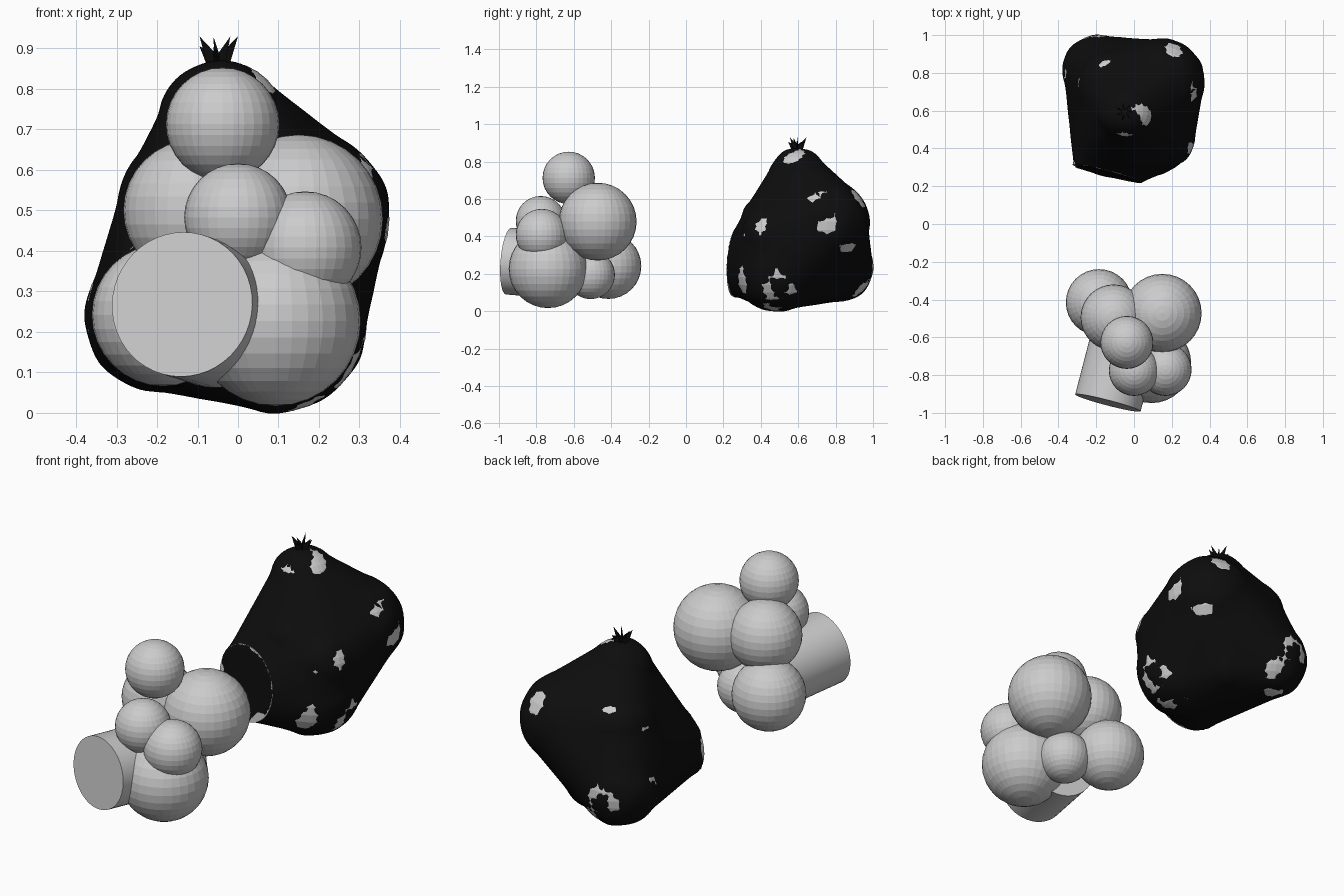
import bpy, bmesh, math
from mathutils import Vector, Matrix, noise

if "Cube" in bpy.data.objects:
    bpy.data.objects.remove(bpy.data.objects["Cube"])

# name: (x, y, z, radius) of each lump in the bare pile
BALLS = {
    "top_ball": (-0.038, -0.627, 0.713, 0.14),
    "right_ball": (0.15, -0.472, 0.479, 0.208),
    "left_ball": (-0.108, -0.495, 0.50, 0.175),
    "front_upper_ball": (0.0, -0.777, 0.483, 0.133),
    "front_right_ball": (0.166, -0.771, 0.408, 0.139),
    "lower_right_ball": (0.093, -0.738, 0.227, 0.21),
    "lower_left_ball": (-0.185, -0.415, 0.242, 0.176),
    "inner_ball": (0.02, -0.51, 0.195, 0.13),
}
CAN_FRONT = Vector((-0.138, -0.947, 0.268))
CAN_AXIS = Vector((0.25, 0.965, -0.08)).normalized()
CAN_R, CAN_LEN = 0.179, 0.34
SHIFT = Vector((0, 1.225, 0))   # bare pile -> bagged pile
GROW = 0.016                    # bagged pile is slightly fatter

black = bpy.data.materials.new("bag_black")
black.diffuse_color = (0.004, 0.004, 0.004, 1)
black.use_nodes = True
black.node_tree.nodes["Principled BSDF"].inputs["Base Color"].default_value = black.diffuse_color


def make(name, bm, mat=None):
    me = bpy.data.meshes.new(name)
    bm.to_mesh(me)
    bm.free()
    ob = bpy.data.objects.new(name, me)
    bpy.context.collection.objects.link(ob)
    if mat:
        me.materials.append(mat)
    return ob


def add_ball(bm, c, r):
    bmesh.ops.create_uvsphere(bm, u_segments=32, v_segments=16, radius=r,
                              matrix=Matrix.Translation(c))


def add_can(bm, shift, g):
    rot = CAN_AXIS.to_track_quat('Z', 'Y').to_matrix().to_4x4()
    mid = CAN_FRONT + CAN_AXIS * CAN_LEN / 2 + shift
    bmesh.ops.create_cone(bm, cap_ends=True, segments=48, radius1=CAN_R + g,
                          radius2=CAN_R + g, depth=CAN_LEN + 2 * g,
                          matrix=Matrix.Translation(mid) @ rot)


# Bare pile and the slightly fatter pile inside the bag
for prefix, shift, g in (("", Vector(), 0), ("bagged_", SHIFT, GROW)):
    for name, (x, y, z, r) in BALLS.items():
        bm = bmesh.new()
        add_ball(bm, Vector((x, y, z)) + shift, r + g)
        make(prefix + name, bm)
    bm = bmesh.new()
    add_can(bm, shift, 0 if not g else g * 0.7)
    can = make(prefix + "can", bm)
    bpy.context.view_layer.objects.active = can
    can.select_set(True)
    bpy.ops.object.shade_smooth_by_angle(angle=math.radians(30))
    can.select_set(False)

# Bag: hull of the fat pile, remeshed finely
bm = bmesh.new()
for x, y, z, r in BALLS.values():
    add_ball(bm, Vector((x, y, z)) + SHIFT, r + GROW)
add_can(bm, SHIFT, GROW * 0.7)
hull = bmesh.ops.convex_hull(bm, input=bm.verts[:])
junk = {v for k in ("geom_interior", "geom_unused") for v in hull[k]
        if isinstance(v, bmesh.types.BMVert)}
bmesh.ops.delete(bm, geom=list(junk), context='VERTS')
hull_bm = bmesh.new()
for v in bm.verts:
    hull_bm.verts.new(v.co)
bm.free()
bmesh.ops.convex_hull(hull_bm, input=hull_bm.verts[:])
bag = make("bag", hull_bm, black)
bpy.context.view_layer.objects.active = bag
bag.select_set(True)
rem = bag.modifiers.new("remesh", 'REMESH')
rem.mode = 'VOXEL'
rem.voxel_size = 0.016
bpy.ops.object.modifier_apply(modifier=rem.name)

# Tighten the bag: relax it, then push it back out of the lumps
bm = bmesh.new()
bm.from_mesh(bag.data)
solid = [(Vector((x, y, z)) + SHIFT, r + GROW) for x, y, z, r in BALLS.values()]
base = CAN_FRONT + SHIFT
for step in range(36):
    bmesh.ops.smooth_vert(bm, verts=bm.verts[:], factor=0.5,
                          use_axis_x=True, use_axis_y=True, use_axis_z=True)
    for v in bm.verts:
        slack = 0.0015 + 0.009 * noise.noise(v.co * 9)
        for c, r in solid:
            d = v.co - c
            if d.length_squared < (r + slack) ** 2:
                v.co = c + d.normalized() * (r + slack)
        t = (v.co - base).dot(CAN_AXIS)
        radial = v.co - base - CAN_AXIS * t
        lim = GROW * 0.7 + slack
        if -lim < t < CAN_LEN and radial.length < CAN_R + lim:
            if CAN_R + lim - radial.length < t + lim:
                v.co += radial.normalized() * (CAN_R + lim - radial.length)
            else:
                v.co -= CAN_AXIS * (t + lim)
bm.to_mesh(bag.data)
bm.free()
bag.data.shade_smooth()
bag.select_set(False)

# Tied end of the bag: a crumpled star-shaped tuft
bm = bmesh.new()
n = 14
centre = Vector((-0.05, 0.595, 0.85))
low, high = [], []
for i in range(n):
    a = 2 * math.pi * i / n
    d = Vector((math.cos(a), math.sin(a), 0))
    out = i % 2 == 0
    low.append(bm.verts.new(centre + d * (0.026 if out else 0.014)))
    rise = (0.08 if i % 4 == 0 else 0.055) if out else 0.04
    high.append(bm.verts.new(centre + d * (0.05 if out else 0.012) + Vector((0, 0, rise))))
for i in range(n):
    j = (i + 1) % n
    bm.faces.new((low[i], low[j], high[j], high[i]))
make("bag_knot", bm, black)
